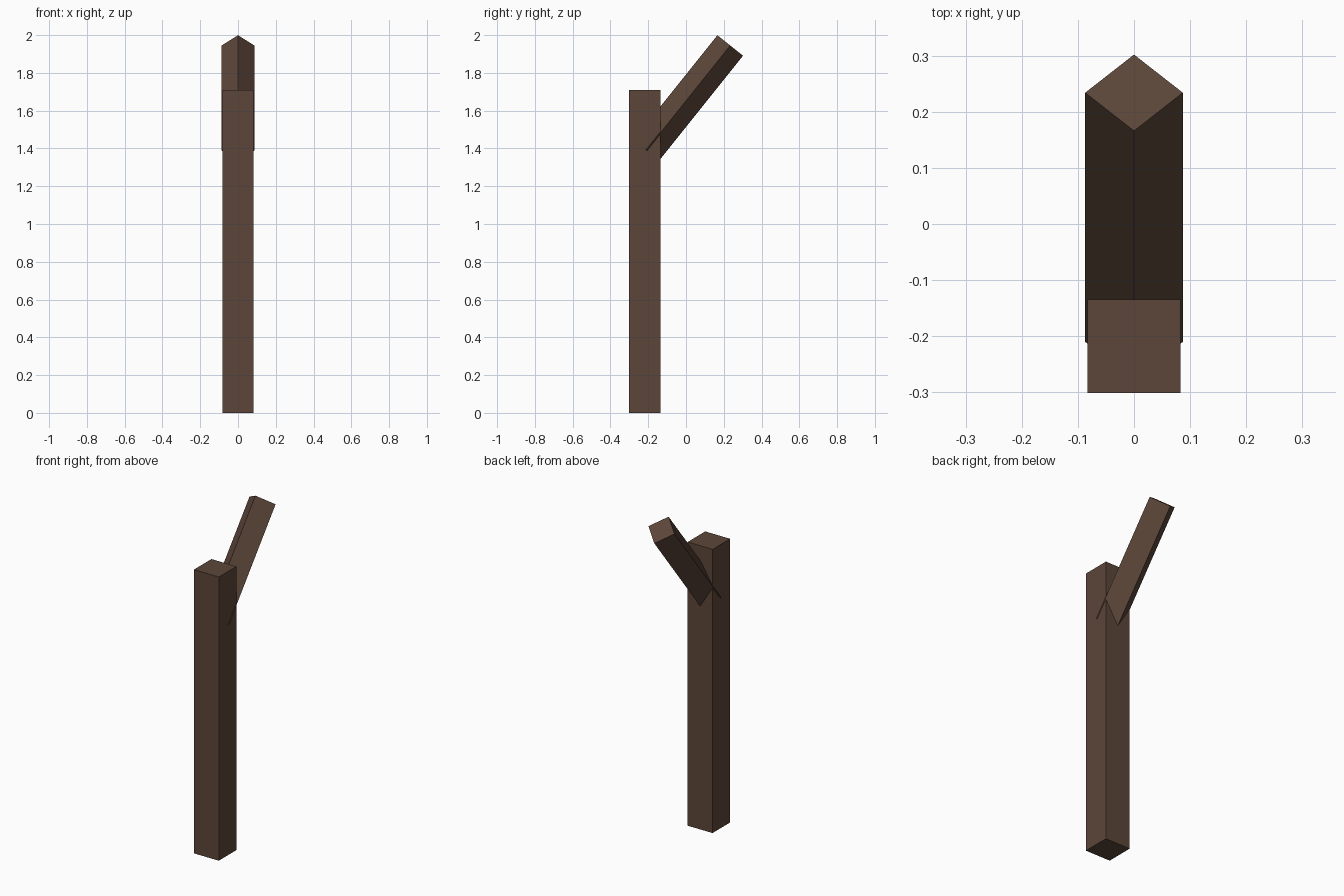
import bpy
from math import radians, sqrt
from mathutils import Matrix, Vector

cube = bpy.data.objects.get("Cube")
if cube:
    bpy.data.objects.remove(cube, do_unlink=True)

# Dark brown wood
wood = bpy.data.materials.new("dark_brown_wood")
wood.use_nodes = True
colour = (0.107, 0.061, 0.041, 1)
wood.diffuse_color = colour
wood.node_tree.nodes["Principled BSDF"].inputs["Base Color"].default_value = colour


def beam(name, size, matrix):
    """Box whose base centre sits at the origin of the given matrix."""
    bpy.ops.mesh.primitive_cube_add(size=1)
    obj = bpy.context.object
    obj.name = name
    obj.data.transform(matrix @ Matrix.Diagonal((*size, 1)) @ Matrix.Translation((0, 0, 0.5)))
    obj.data.materials.append(wood)
    return obj


# Upright post
beam("post", (0.166, 0.167, 1.71), Matrix.Translation((0, -0.218, 0)))

# Slanted branch, turned on its edge and sunk into the post
start, end = Vector((0, -0.21, 1.39)), Vector((0, 0.234, 1.945))
axis = end - start
tilt = Vector((0, 0, 1)).rotation_difference(axis).to_matrix().to_4x4()
side = 0.087 * sqrt(2)
beam("branch", (side, side, axis.length),
     Matrix.Translation(start) @ tilt @ Matrix.Rotation(radians(45), 4, "Z"))
